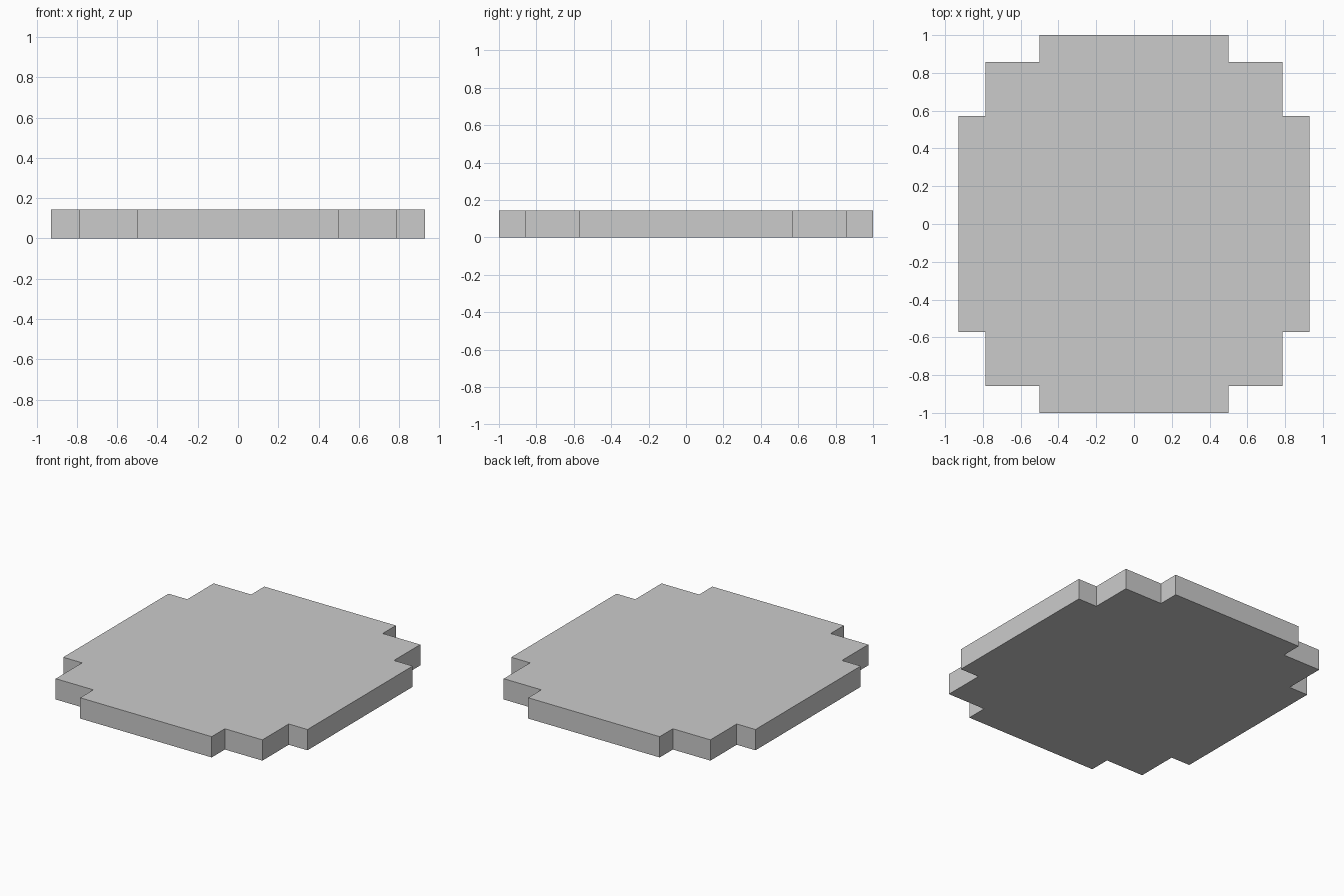
import bpy
import bmesh

if "Cube" in bpy.data.objects:
    bpy.data.objects.remove(bpy.data.objects["Cube"])

U = 1 / 7  # stepping module of the outline
THICKNESS = U

# Stepped outline of one quarter, from the right side round to the back
quarter = [(6.5, 4), (5.5, 4), (5.5, 6), (3.5, 6), (3.5, 7)]

# Mirror the quarter into a full counter-clockwise outline
half = quarter + [(-x, y) for x, y in reversed(quarter)]
outline = half + [(-x, -y) for x, y in half]

# Stepped plate: one face extruded upward
bm = bmesh.new()
base = bm.faces.new([bm.verts.new((x * U, y * U, 0)) for x, y in outline])
result = bmesh.ops.extrude_face_region(bm, geom=[base], use_keep_orig=True)
top = [v for v in result["geom"] if isinstance(v, bmesh.types.BMVert)]
bmesh.ops.translate(bm, verts=top, vec=(0, 0, THICKNESS))
bmesh.ops.recalc_face_normals(bm, faces=bm.faces)

mesh = bpy.data.meshes.new("stepped_plate")
bm.to_mesh(mesh)
bm.free()
plate = bpy.data.objects.new("stepped_plate", mesh)
bpy.context.collection.objects.link(plate)
